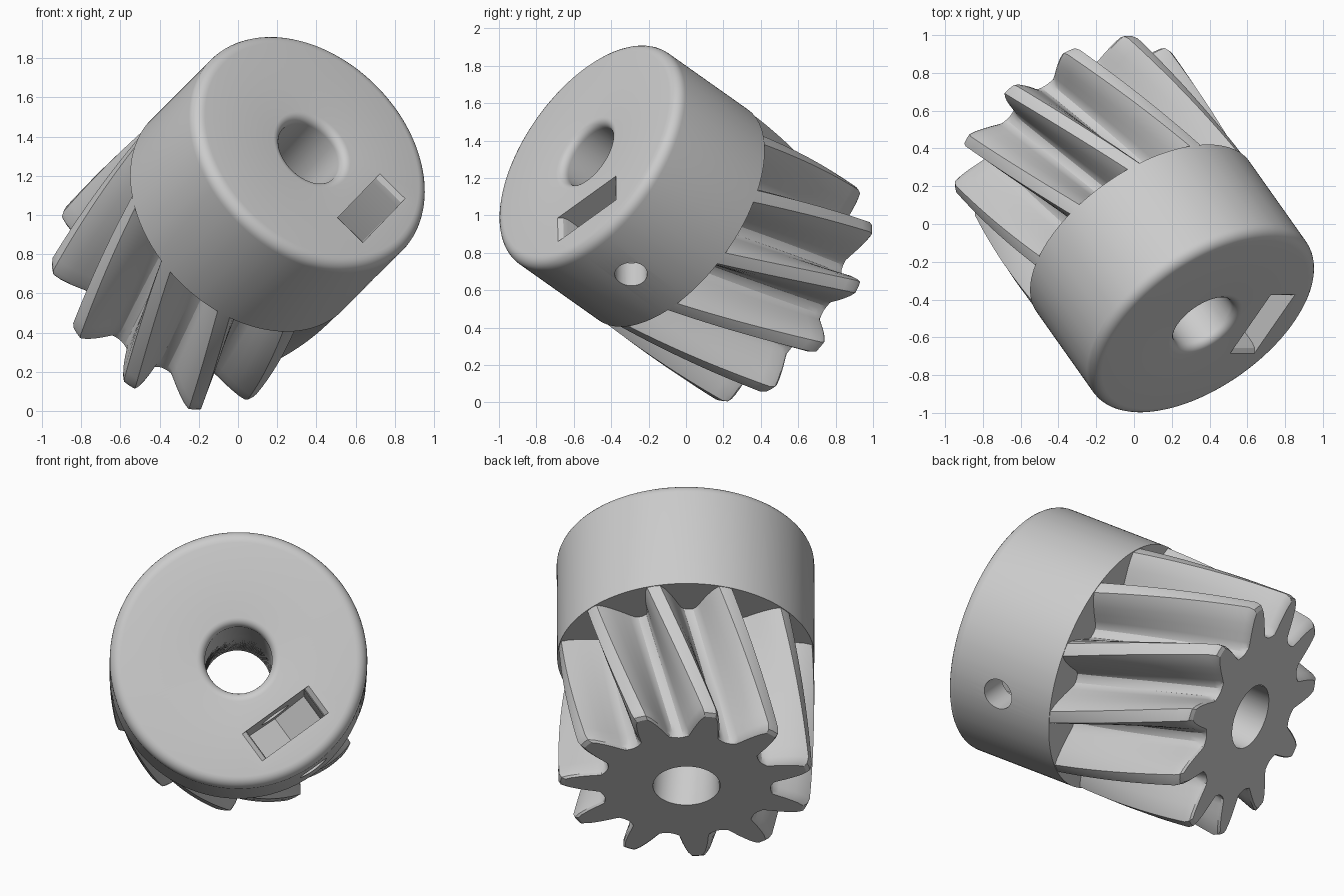
import bpy, bmesh, math
from mathutils import Matrix, Vector

cube = bpy.data.objects.get("Cube")
if cube:
    bpy.data.objects.remove(cube, do_unlink=True)

TEETH = 11
HUB_R, BORE_R = 0.69, 0.18
FACE, SHOULDER, END = 0.755, 0.095, -0.745     # stations along the axis
PHASE, TWIST = 3.0, -26.0                      # degrees, from gear end to shoulder

# Half of one tooth, from tip centre to gap centre: radius, angle in degrees
HALF = [(0.687, 0), (0.685, 3.0), (0.65, 4.8), (0.60, 6.6), (0.55, 8.3),
        (0.50, 10.0), (0.47, 11.4), (0.455, 13.2), (0.45, 180 / TEETH)]
TOOTH = [(r, -a) for r, a in HALF[7:0:-1]] + HALF

metal = bpy.data.materials.new("plain grey")
metal.use_nodes = True
grey = (0.6, 0.6, 0.6, 1)
metal.diffuse_color = grey
metal.node_tree.nodes["Principled BSDF"].inputs["Base Color"].default_value = grey


def link(name, bm):
    bmesh.ops.recalc_face_normals(bm, faces=bm.faces)
    mesh = bpy.data.meshes.new(name)
    bm.to_mesh(mesh)
    bm.free()
    mesh.materials.append(metal)
    ob = bpy.data.objects.new(name, mesh)
    bpy.context.collection.objects.link(ob)
    return ob


def polar(r, deg, z):
    a = math.radians(deg)
    return Vector((r * math.cos(a), r * math.sin(a), z))


def gear_loop(z, height=1.0, narrow=1.0):
    """Toothed section, turned along the helix; height and narrow shrink the teeth."""
    turn = PHASE + TWIST * (z - END) / (SHOULDER - END)
    return [polar(0.45 + (r - 0.45) * height,
                  k * 360 / TEETH + turn + a * (narrow if abs(a) < 13 else 1), z)
            for k in range(TEETH) for r, a in TOOTH]


def round_loop(r, z):
    turn = PHASE + (TWIST if z > END + 0.01 else 0)
    return [polar(r, k * 360 / TEETH + turn + a, z)
            for k in range(TEETH) for _, a in TOOTH]


def arc(cr, cz, rad, a0, a1, n=6):
    """Rounded edge of the lathe profile as (radius, height) pairs."""
    angles = [math.radians(a0 + (a1 - a0) * i / n) for i in range(n + 1)]
    return [(cr + rad * math.cos(a), cz + rad * math.sin(a)) for a in angles]


# Body: toothed shaft with rounded tooth ends, then shoulder, hub and bore
loops = [round_loop(BORE_R, END),
         gear_loop(END, 0.86, 0.86), gear_loop(END + 0.012, 0.95, 0.95)]
STEPS = 14
loops += [gear_loop(END + 0.04 + (SHOULDER - END - 0.04) * i / STEPS)
          for i in range(STEPS + 1)]
hub_profile = [(HUB_R, SHOULDER)]
hub_profile += arc(HUB_R - 0.06, FACE - 0.06, 0.06, 0, 90)
hub_profile += arc(BORE_R + 0.045, FACE - 0.045, 0.045, 90, 180)
hub_profile += [(BORE_R, SHOULDER)]
loops += [round_loop(r, z) for r, z in hub_profile]

bm = bmesh.new()
rings = [[bm.verts.new(p) for p in loop] for loop in loops]
count = len(rings[0])
for j, ring in enumerate(rings):
    nxt = rings[(j + 1) % len(rings)]
    for i in range(count):
        k = (i + 1) % count
        bm.faces.new((ring[i], ring[k], nxt[k], nxt[i]))
body = link("pinion_gear", bm)

# Cutters share one frame: across the slot, along the axis, outward from the bore
angle = math.radians(-54)
outward = Vector((math.cos(angle), math.sin(angle), 0))
across = Vector((-math.sin(angle), math.cos(angle), 0))
SCREW_Z = 0.425


def prism(name, outline, r0, r1):
    bm = bmesh.new()
    ends = [[bm.verts.new(across * u + outward * r + Vector((0, 0, z)))
             for u, z in outline] for r in (r0, r1)]
    bm.faces.new(ends[0])
    bm.faces.new(ends[1])
    n = len(outline)
    for i in range(n):
        k = (i + 1) % n
        bm.faces.new((ends[0][i], ends[0][k], ends[1][k], ends[1][i]))
    ob = link(name, bm)
    ob.hide_render = True
    return ob


# Nut slot with flared short ends and a pointed floor
side = [(0.19, SCREW_Z - 0.11), (0.19, FACE - 0.05), (0.198, FACE - 0.02),
        (0.22, FACE), (0.22, FACE + 0.1)]
slot = side + [(-u, z) for u, z in reversed(side)] + [(0, SCREW_Z - 0.22)]
# Set-screw hole through the side wall into the bore
hole = [(0.087 * math.cos(i * math.tau / 40), SCREW_Z + 0.087 * math.sin(i * math.tau / 40))
        for i in range(40)]
cutters = [prism("nut_slot_cutter", slot, 0.335, 0.515),
           prism("screw_hole_cutter", hole, 0.06, 0.9)]

bpy.context.view_layer.objects.active = body
for ob in bpy.context.selected_objects:
    ob.select_set(False)
body.select_set(True)
for cutter in cutters:
    mod = body.modifiers.new("cut", "BOOLEAN")
    mod.operation = "DIFFERENCE"
    mod.solver = "EXACT"
    mod.object = cutter
    bpy.ops.object.modifier_apply(modifier=mod.name)
    bpy.data.objects.remove(cutter, do_unlink=True)

bpy.ops.object.shade_smooth_by_angle(angle=math.radians(28))

# Tilt the axis towards the front, up and to one side
axis = Vector((0.5, -math.sqrt(0.5), 0.5)).normalized()
right = Vector((-axis.y, axis.x, 0)).normalized()
up = axis.cross(right)
frame = Matrix((right, up, axis)).transposed().to_4x4()
body.matrix_world = Matrix.Translation((0, 0, 0.955)) @ frame
